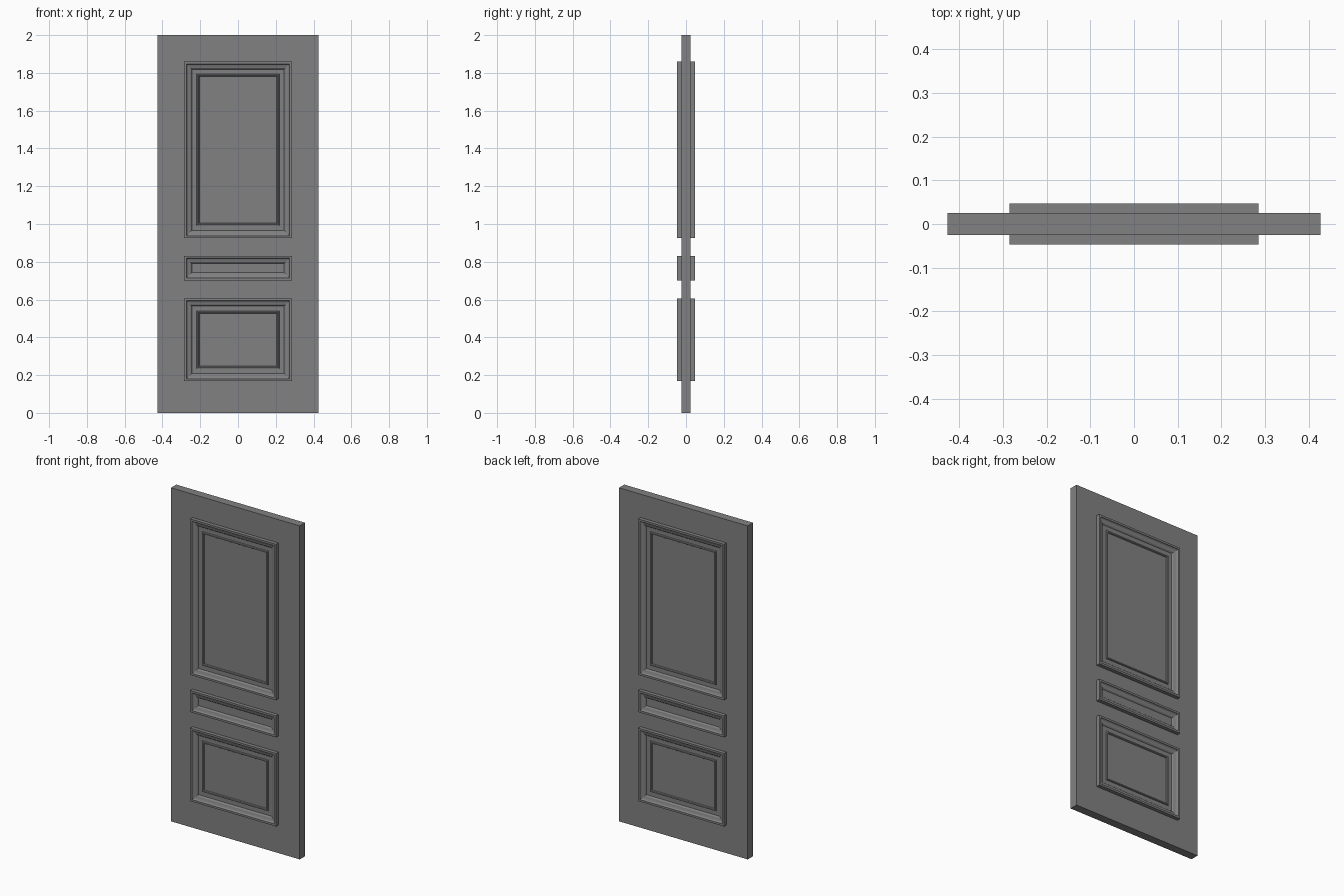
import bpy, bmesh

if "Cube" in bpy.data.objects:
    bpy.data.objects.remove(bpy.data.objects["Cube"])

HALF_W, HALF_T, HEIGHT = 0.427, 0.025, 2.0
PANEL_HALF_W = 0.285

# Dark grey paint
paint = bpy.data.materials.new("dark_grey_paint")
paint.diffuse_color = (0.22, 0.22, 0.22, 1)
paint.use_nodes = True
paint.node_tree.nodes["Principled BSDF"].inputs["Base Color"].default_value = paint.diffuse_color


def finish(name, bm):
    bmesh.ops.recalc_face_normals(bm, faces=bm.faces)
    me = bpy.data.meshes.new(name)
    bm.to_mesh(me)
    bm.free()
    me.materials.append(paint)
    ob = bpy.data.objects.new(name, me)
    bpy.context.collection.objects.link(ob)
    return ob


# Nested rectangular rings following (inset, height above slab)
def moulding(name, z0, z1, profile, side):
    bm = bmesh.new()
    rings = []
    for inset, h in profile:
        x, a, b = PANEL_HALF_W - inset, z0 + inset, z1 - inset
        y = side * (HALF_T + h)
        rings.append([bm.verts.new((px, y, pz))
                      for px, pz in ((-x, a), (x, a), (x, b), (-x, b))])
    for r, s in zip(rings, rings[1:]):
        for i in range(4):
            j = (i + 1) % 4
            bm.faces.new((r[i], r[j], s[j], s[i]))
    bm.faces.new(rings[-1])
    bm.faces.new(rings[0])
    return finish(name, bm)


# Door slab
bm = bmesh.new()
bmesh.ops.create_cube(bm, size=1)
for v in bm.verts:
    v.co = (v.co.x * 2 * HALF_W, v.co.y * 2 * HALF_T, (v.co.z + 0.5) * HEIGHT)
finish("door_slab", bm)

# Square-edged outer frame, stepping down to the field
frame = [(0, -0.002), (0, 0.0225), (0.012, 0.0225), (0.014, 0.018),
         (0.017, 0.014), (0.025, 0.011), (0.033, 0.009), (0.036, 0.007), (0.041, 0.001)]
# Thin inner bead around the centre field
bead = [(0.066, 0.001), (0.068, 0.006), (0.072, 0.008), (0.077, 0.006), (0.080, 0.001)]

for face, side in (("front", -1), ("back", 1)):
    moulding(face + "_upper_panel", 0.925, 1.86, frame + bead, side)
    moulding(face + "_middle_panel", 0.702, 0.831, frame + [(0.047, 0.001)], side)
    moulding(face + "_lower_panel", 0.168, 0.606, frame + bead, side)
